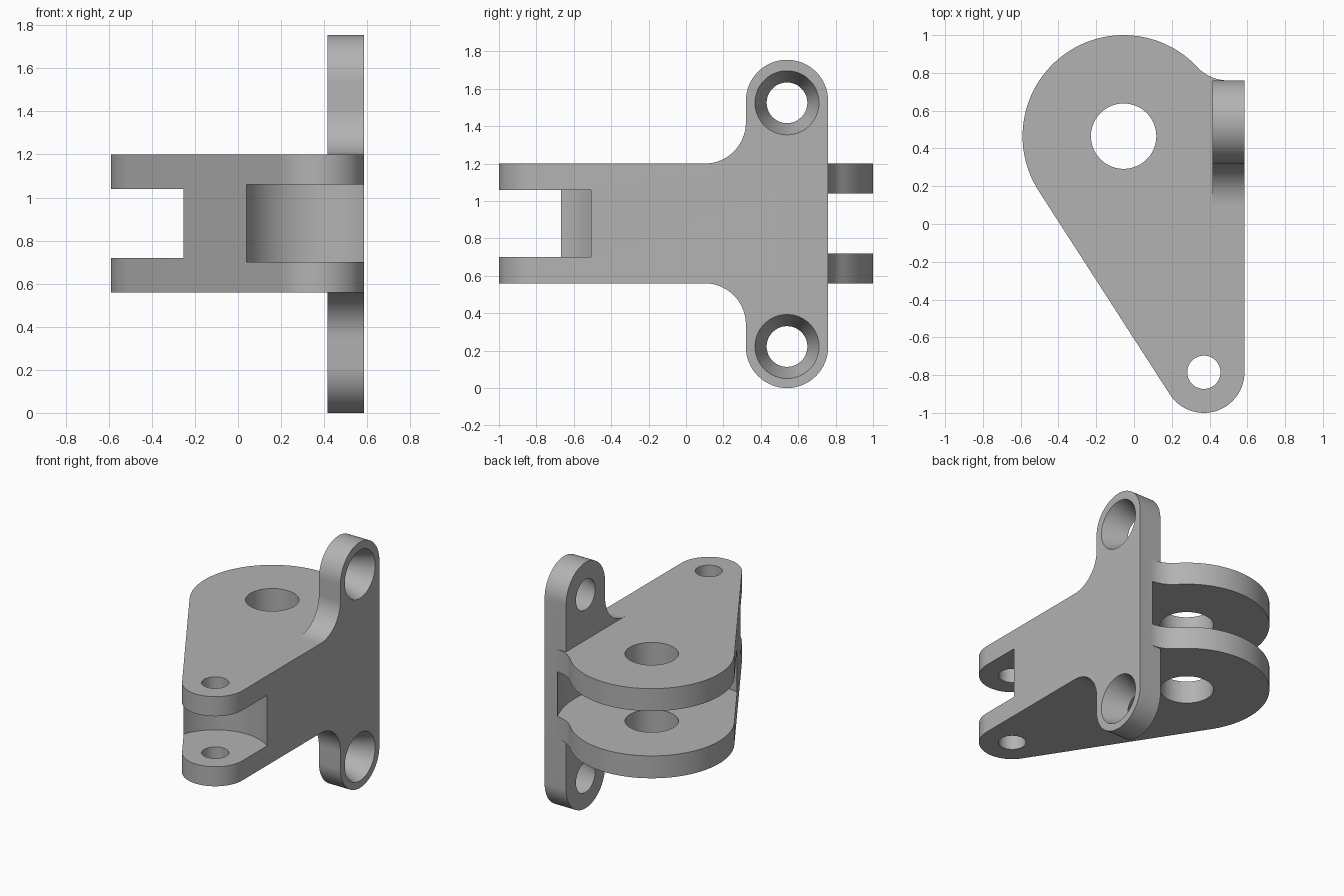
import bpy, bmesh, math
from mathutils import Vector, Matrix

default = bpy.data.objects.get("Cube")
if default:
    bpy.data.objects.remove(default, do_unlink=True)

grey = bpy.data.materials.new("plain_grey")
grey.use_nodes = True
colour = (0.45, 0.45, 0.45, 1)
grey.diffuse_color = colour
grey.node_tree.nodes["Principled BSDF"].inputs["Base Color"].default_value = colour


def arc(centre, radius, start, end, steps=32):
    """Points along an arc, angles in degrees."""
    points = []
    for i in range(steps + 1):
        a = math.radians(start + (end - start) * i / steps)
        points.append((centre[0] + radius * math.cos(a), centre[1] + radius * math.sin(a)))
    return points


def add_object(name, bm):
    bmesh.ops.recalc_face_normals(bm, faces=bm.faces)
    mesh = bpy.data.meshes.new(name)
    bm.to_mesh(mesh)
    bm.free()
    mesh.materials.append(grey)
    obj = bpy.data.objects.new(name, mesh)
    bpy.context.collection.objects.link(obj)
    return obj


def extrude(name, points, place, offset):
    """Extrude a closed profile by an offset vector."""
    bm = bmesh.new()
    face = bm.faces.new([bm.verts.new(place(p)) for p in points])
    new = bmesh.ops.extrude_face_region(bm, geom=[face])["geom"]
    bmesh.ops.translate(bm, vec=Vector(offset),
                        verts=[v for v in new if isinstance(v, bmesh.types.BMVert)])
    return add_object(name, bm)


def cutter(name, centre, r1, r2, depth, along_x=False):
    """Round cutter standing on z, or lying along x."""
    bm = bmesh.new()
    turn = Matrix.Rotation(math.pi / 2, 4, "Y") if along_x else Matrix()
    bmesh.ops.create_cone(bm, cap_ends=True, segments=96, radius1=r1, radius2=r2, depth=depth,
                          matrix=Matrix.Translation(centre) @ turn)
    obj = add_object(name, bm)
    obj.hide_render = True
    return obj


def cut(obj, tools):
    bpy.context.view_layer.objects.active = obj
    for tool in tools:
        mod = obj.modifiers.new("cut", "BOOLEAN")
        mod.operation = "DIFFERENCE"
        mod.solver = "EXACT"
        mod.object = tool
        bpy.ops.object.modifier_apply(modifier=mod.name)


# Main dimensions
BIG, BIG_R = Vector((-0.055, 0.465)), 0.535
SMALL, SMALL_R = Vector((0.37, -0.785)), 0.215
LOW, HIGH, MID = 0.56, 1.20, 0.88
OUTER, INNER, BACK = 0.585, 0.415, 0.76

# Arm outline: two round ends joined by a tangent, with a fillet to the plate
span = SMALL - BIG
tangent = math.degrees(math.atan2(span.y, span.x) - math.acos((BIG_R - SMALL_R) / span.length))
fillet = 0.22
rise = BACK + fillet - BIG.y
run = math.sqrt((BIG_R + fillet) ** 2 - rise ** 2)
meet = math.degrees(math.atan2(rise, run))
outline = arc(SMALL, SMALL_R, 0, tangent)
outline += arc(BIG, BIG_R, tangent, meet - 360, 64)
outline += arc((BIG.x + run, BACK + fillet), fillet, meet + 180, 270, 12)
outline += [(OUTER, BACK)]
arm = extrude("clevis_arm", outline, lambda p: (p[0], p[1], LOW), (0, 0, HIGH - LOW))

# Mounting plate outline with two ears and filleted shoulders
ear_y, ear_r, top_z, low_z = 0.54, 0.22, 1.535, 0.22
plate_outline = arc((0.10, HIGH + fillet), fillet, -90, 0, 20)
plate_outline += arc((ear_y, top_z), ear_r, 180, 0)
plate_outline += arc((ear_y, low_z), ear_r, 0, -180)
plate_outline += arc((0.10, LOW - fillet), fillet, 0, 90, 20)
plate = extrude("mounting_plate", plate_outline,
                lambda p: (INNER, p[0], p[1]), (OUTER - INNER, 0, 0))

# Slots, pin holes and tapered screw holes
back_slot = cutter("back_slot_cutter", (-0.14, 0.465, MID), 0.69, 0.69, 0.32)
front_slot = cutter("front_slot_cutter", (*SMALL, MID), 0.35, 0.35, 0.36)
big_hole = cutter("large_pin_cutter", (*BIG, MID), 0.173, 0.173, 2)
small_hole = cutter("small_pin_cutter", (*SMALL, MID), 0.088, 0.088, 2)
thick = OUTER - INNER
screws = [cutter("screw_cutter", ((OUTER + INNER) / 2, ear_y, z), 0.108, 0.172, thick + 0.004, True)
          for z in (0.222, 1.525)]
cut(arm, [back_slot, front_slot, big_hole, small_hole])
cut(plate, [back_slot] + screws)
for tool in [back_slot, front_slot, big_hole, small_hole] + screws:
    bpy.data.objects.remove(tool, do_unlink=True)

# Smooth rounds with sharp rims
for obj in (arm, plate):
    bpy.ops.object.select_all(action="DESELECT")
    obj.select_set(True)
    bpy.context.view_layer.objects.active = obj
    bpy.ops.object.shade_smooth_by_angle(angle=math.radians(25))
